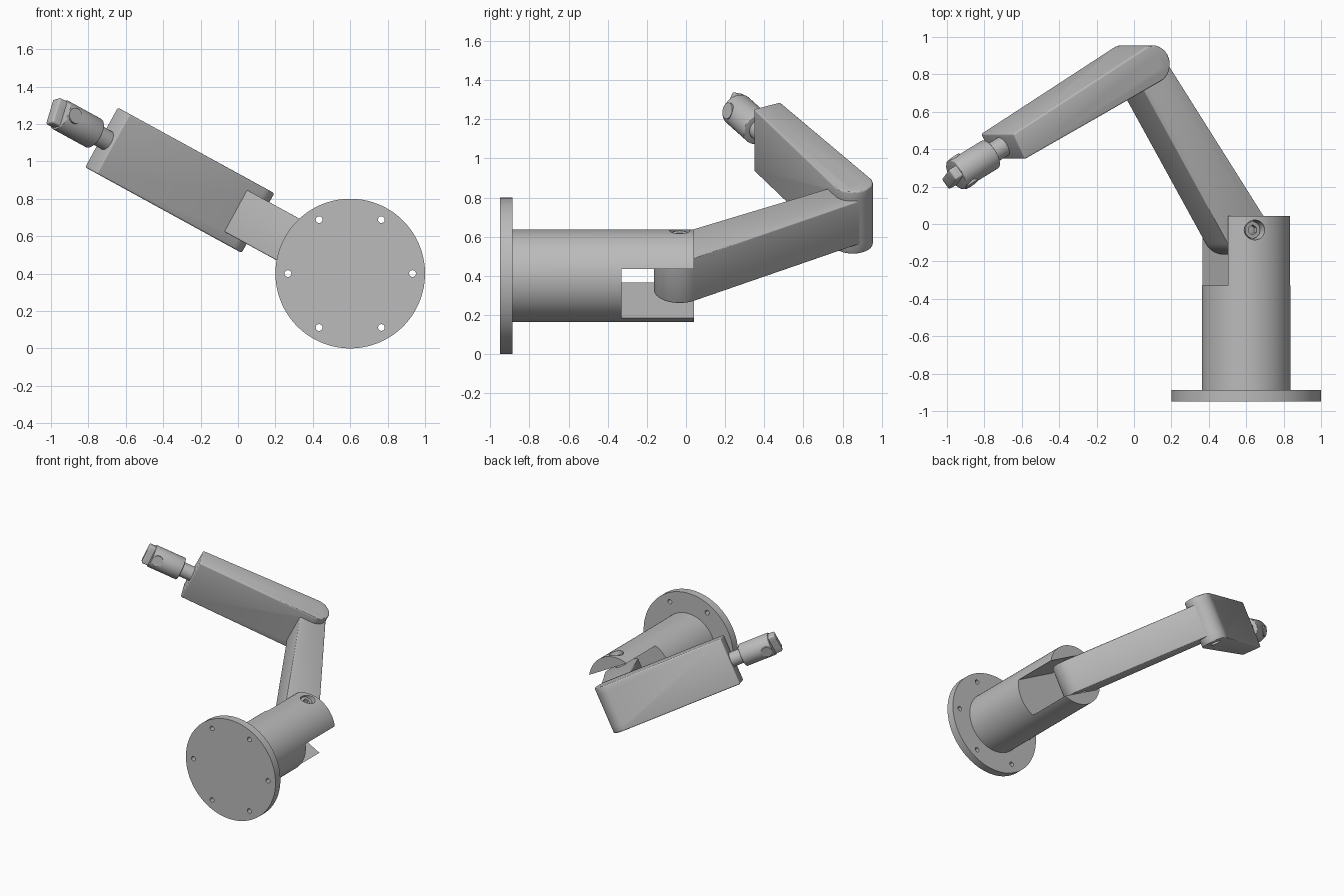
import bpy, bmesh, math
from mathutils import Matrix, Vector

if "Cube" in bpy.data.objects:
    bpy.data.objects.remove(bpy.data.objects["Cube"], do_unlink=True)

TILT = math.radians(28.7)
# Working frame: joint axes run along local z, the base axis along local y
FRAME = Matrix.Translation((0.6, 0, 0.4)) @ Matrix.Rotation(TILT, 4, 'Y')

steel = bpy.data.materials.new("steel_grey")
steel.use_nodes = True
GREY = (0.5, 0.5, 0.5, 1)
steel.diffuse_color = GREY
steel.node_tree.nodes["Principled BSDF"].inputs["Base Color"].default_value = GREY


def finish(name, bm):
    bmesh.ops.recalc_face_normals(bm, faces=bm.faces)
    bm.transform(FRAME)
    mesh = bpy.data.meshes.new(name)
    bm.to_mesh(mesh)
    bm.free()
    mesh.materials.append(steel)
    ob = bpy.data.objects.new(name, mesh)
    bpy.context.collection.objects.link(ob)
    return ob


def rod(name, a, b, r, sides=48):
    """Cylinder between two points."""
    a, b = Vector(a), Vector(b)
    d = b - a
    bm = bmesh.new()
    bmesh.ops.create_cone(bm, cap_ends=True, segments=sides, radius1=r, radius2=r, depth=d.length)
    bm.transform(Matrix.Translation((a + b) / 2) @ d.to_track_quat('Z', 'Y').to_matrix().to_4x4())
    return finish(name, bm)


def block(name, centre, axes, size):
    """Box along three given axes."""
    bm = bmesh.new()
    bmesh.ops.create_cube(bm, size=1)
    rot = Matrix(axes).transposed().to_4x4()
    bm.transform(Matrix.Translation(centre) @ rot @ Matrix.Diagonal((*size, 1)))
    return finish(name, bm)


def link_arm(name, p, rp, q, rq, half, square_end=False):
    """Tapered link, round about p, round or square at q."""
    p, q = Vector(p), Vector(q)
    d = (q - p).normalized()
    side = Vector((-d.y, d.x))

    def arc(c, r, start):
        turns = [start + math.pi * i / 24 for i in range(25)]
        return [c + r * (math.cos(t) * d + math.sin(t) * side) for t in turns]

    outline = arc(p, rp, math.pi / 2)
    outline += [q - side * rq, q + side * rq] if square_end else arc(q, rq, -math.pi / 2)
    bm = bmesh.new()
    face = bm.faces.new([bm.verts.new((v.x, v.y, -half)) for v in outline])
    new = bmesh.ops.extrude_face_region(bm, geom=[face])["geom"]
    bmesh.ops.translate(bm, vec=(0, 0, 2 * half), verts=[v for v in new if isinstance(v, bmesh.types.BMVert)])
    return finish(name, bm)


def apply(ob, mod):
    bpy.context.view_layer.objects.active = ob
    bpy.ops.object.modifier_apply(modifier=mod.name)


def soften(ob, width):
    mod = ob.modifiers.new("soft_edges", 'BEVEL')
    mod.width, mod.segments = width, 3
    mod.limit_method, mod.angle_limit = 'ANGLE', math.radians(50)
    apply(ob, mod)


def cut(ob, *cutters):
    for c in cutters:
        mod = ob.modifiers.new("cut", 'BOOLEAN')
        mod.operation, mod.solver, mod.object = 'DIFFERENCE', 'EXACT', c
        apply(ob, mod)
        bpy.data.objects.remove(c, do_unlink=True)


X, Y, Z = Vector((1, 0, 0)), Vector((0, 1, 0)), Vector((0, 0, 1))
shoulder = Vector((-0.07, -0.032, 0))
elbow = Vector((-0.664, 0.853, 0))
wrist = Vector((-1.483, 0.414, 0))

# Base flange with six bolt holes
flange = rod("base_flange", (0, -0.95, 0), (0, -0.888, 0), 0.4, 96)
for i in range(6):
    t = TILT + i * math.pi / 3
    x, z = 0.333 * math.cos(t), 0.333 * math.sin(t)
    cut(flange, rod("cutter", (x, -1, z), (x, -0.8, z), 0.018, 24))

# Base column with a forked end and a sunk bolt hole
column = rod("base_column", (0, -0.89, 0), (0, 0.042, 0), 0.237, 96)
cut(column, block("cutter", (0, -0.03, 0), (X, Y, Z), (0.6, 0.6, 0.286)),
    rod("cutter", shoulder + Z * 0.17, shoulder + Z * 0.3, 0.053))

# Lower and upper links
lower = link_arm("lower_arm", shoulder.xy, 0.132, elbow.xy, 0.098, 0.127)
soften(lower, 0.008)
upper = link_arm("upper_arm", elbow.xy, 0.102, wrist.xy, 0.077, 0.182, True)
soften(upper, 0.01)
cut(upper, rod("cutter", elbow - Z * 0.129, elbow + Z * 0.129, 0.115))
for s in (-1, 1):
    cut(upper, rod("cutter", elbow + Z * s * 0.15, elbow + Z * s * 0.25, 0.038))


# Joint bolts with hexagonal sockets
def bolt(name, base, top, r):
    head = rod(name, base, top, r)
    cut(head, rod("cutter", base.lerp(top, 0.5), top + (top - base), r * 0.6, 6))


bolt("shoulder_bolt", shoulder + Z * 0.13, shoulder + Z * 0.2, 0.045)
for s, label in ((1, "top"), (-1, "bottom")):
    bolt("elbow_bolt_" + label, elbow + Z * s * 0.12, elbow + Z * s * 0.17, 0.031)
rod("shoulder_pin", shoulder - Z * 0.16, shoulder + Z * 0.16, 0.04)

# Wrist frame: along the arm, along the pin, and across both
along = (wrist - elbow).normalized()
flat = Vector((-along.y, along.x, 0))
roll = math.radians(24)
pin = flat * math.cos(roll) + Z * math.sin(roll)
across = along.cross(pin)
axes = (along, pin, across)
rod("wrist_shaft", wrist - along * 0.05, wrist + along * 0.12, 0.055)
clevis = rod("wrist_clevis", wrist + along * 0.088, wrist + along * 0.325, 0.086, 64)
soften(clevis, 0.006)
cut(clevis, block("cutter", wrist + along * 0.31, axes, (0.26, 0.084, 0.3)))

# Pivoting tool mount held in the clevis
pivot = wrist + along * 0.28
rod("wrist_pin", pivot - pin * 0.088, pivot + pin * 0.088, 0.042)
mount = block("tool_mount", pivot + along * 0.025, axes, (0.14, 0.07, 0.15))
soften(mount, 0.012)
cut(mount, block("cutter", pivot + along * 0.09, axes, (0.08, 0.2, 0.06)),
    rod("cutter", pivot + along * 0.045 - across * 0.2, pivot + along * 0.045 + across * 0.2, 0.022))

# Smooth shading with sharp edges kept
parts = [o for o in bpy.context.collection.objects if o.type == 'MESH' and steel.name in o.data.materials]
bpy.ops.object.select_all(action='DESELECT')
for o in parts:
    o.select_set(True)
bpy.context.view_layer.objects.active = parts[0]
bpy.ops.object.shade_smooth_by_angle(angle=math.radians(30))
